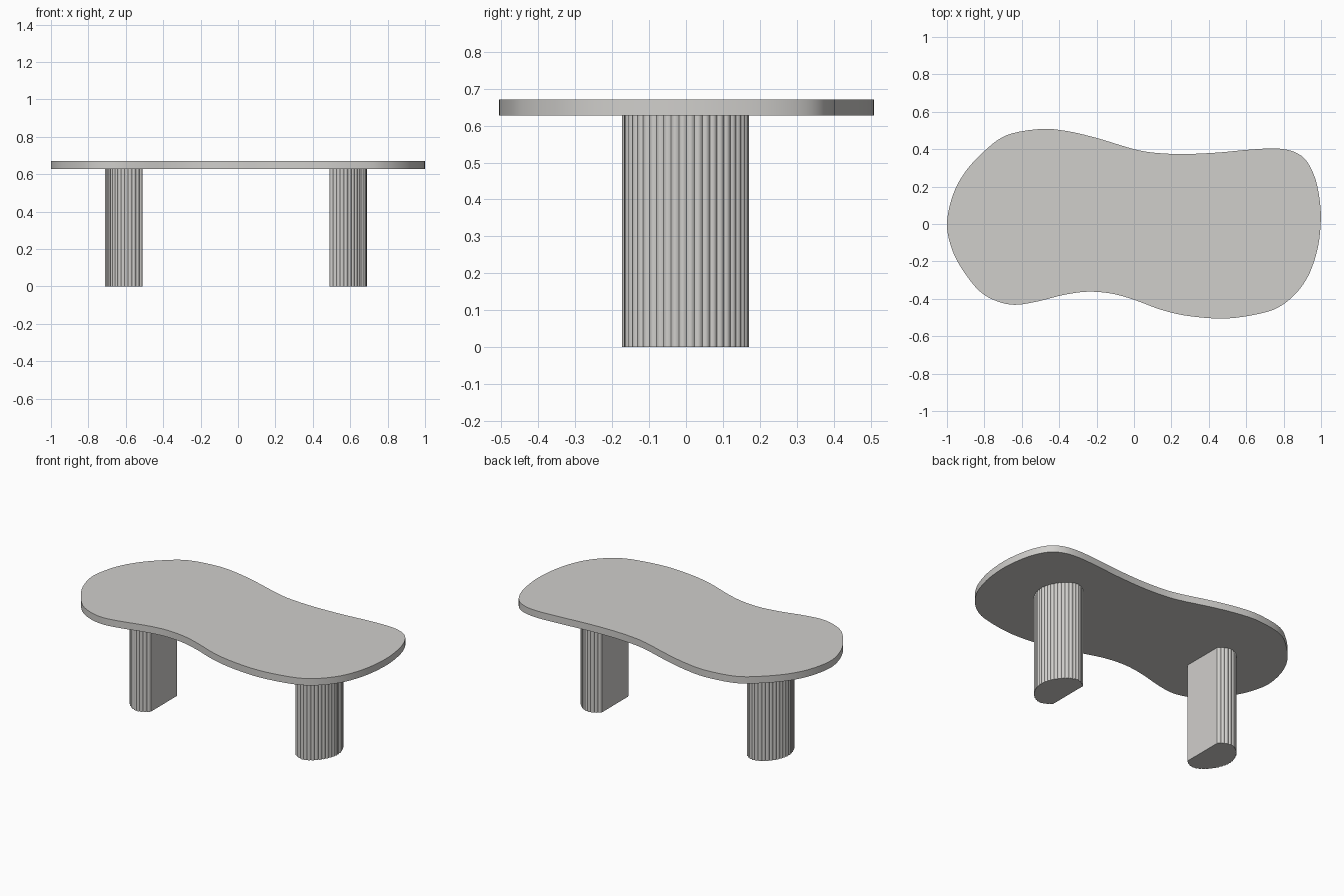
import bpy, bmesh, math
from mathutils import Vector

if "Cube" in bpy.data.objects:
    bpy.data.objects.remove(bpy.data.objects["Cube"])

stone = bpy.data.materials.new("warm_grey_stone")
stone.diffuse_color = (0.63, 0.62, 0.60, 1)
stone.use_nodes = True
stone.node_tree.nodes["Principled BSDF"].inputs["Base Color"].default_value = stone.diffuse_color


def extrude_outline(name, pts, z0, z1, smooth_angle):
    """Closed 2D outline -> capped prism between two heights."""
    bm = bmesh.new()
    face = bm.faces.new([bm.verts.new((x, y, z0)) for x, y in pts])
    ext = bmesh.ops.extrude_face_region(bm, geom=[face])
    top = [v for v in ext["geom"] if isinstance(v, bmesh.types.BMVert)]
    bmesh.ops.translate(bm, verts=top, vec=(0, 0, z1 - z0))
    bmesh.ops.recalc_face_normals(bm, faces=bm.faces)
    me = bpy.data.meshes.new(name)
    bm.to_mesh(me)
    bm.free()
    me.materials.append(stone)
    ob = bpy.data.objects.new(name, me)
    bpy.context.collection.objects.link(ob)
    bpy.ops.object.select_all(action='DESELECT')
    ob.select_set(True)
    bpy.context.view_layer.objects.active = ob
    bpy.ops.object.shade_smooth_by_angle(angle=math.radians(smooth_angle))
    return ob


def closed_spline(ctrl, steps):
    """Catmull-Rom curve through the control points."""
    P = [Vector(c) for c in ctrl]
    n, out = len(P), []
    for i in range(n):
        a, b, c, d = (P[(i + k) % n] for k in (-1, 0, 1, 2))
        for s in range(steps):
            t = s / steps
            out.append(0.5 * (2 * b + (c - a) * t + (2 * a - 5 * b + 4 * c - d) * t ** 2
                              + (3 * b - a - 3 * c + d) * t ** 3))
    return out


# Pebble-shaped tabletop
outline = [(-1, 0), (-0.97, 0.15), (-0.905, 0.275), (-0.8, 0.39), (-0.68, 0.475),
           (-0.5, 0.508), (-0.36, 0.497), (-0.2, 0.46), (0, 0.40), (0.12, 0.38),
           (0.27, 0.374), (0.45, 0.382), (0.6, 0.396), (0.75, 0.404), (0.85, 0.388),
           (0.92, 0.34), (0.97, 0.24), (0.995, 0.11), (0.998, 0), (0.982, -0.13),
           (0.94, -0.26), (0.88, -0.355), (0.8, -0.428), (0.7, -0.473), (0.5, -0.505),
           (0.3, -0.493), (0.15, -0.46), (0, -0.405), (-0.12, -0.372), (-0.25, -0.362),
           (-0.38, -0.38), (-0.52, -0.415), (-0.64, -0.432), (-0.74, -0.41),
           (-0.83, -0.355), (-0.92, -0.24), (-0.975, -0.13)]
extrude_outline("tabletop", closed_spline(outline, 5), 0.627, 0.67, 30)


def leg_outline(flat_x, cy, side, ribs=28, seg=6):
    """Rounded D section, flat face inwards, round side covered with ribs."""
    p, a, b, n = 0.07, 0.128, 0.166, 1.75
    end = math.acos(-(p / a) ** (n / 2))
    # dense smooth curve, then resampled by length
    raw = []
    for i in range(801):
        t = -end + 2 * end * i / 800
        c, s = math.cos(t), math.sin(t)
        raw.append(Vector((p + a * math.copysign(abs(c) ** (2 / n), c),
                           b * math.copysign(abs(s) ** (2 / n), s))))
    cum = [0]
    for u, v in zip(raw, raw[1:]):
        cum.append(cum[-1] + (v - u).length)
    pts, j, total = [], 0, ribs * seg
    for k in range(total + 1):
        goal = cum[-1] * k / total
        while j < 799 and cum[j + 1] < goal:
            j += 1
        f = (goal - cum[j]) / max(cum[j + 1] - cum[j], 1e-9)
        q = raw[j].lerp(raw[j + 1], f)
        tan = (raw[min(j + 4, 800)] - raw[max(j - 4, 0)]).normalized()
        bump = 0.005 * abs(math.sin(math.pi * k / seg)) - 0.002
        if k in (0, total):
            bump = 0
        q = q + Vector((tan.y, -tan.x)) * bump
        pts.append((flat_x + side * max(q.x, 0), cy + q.y))
    return pts


# Two ribbed half-round legs
for name, fx, cy, side in (("left_leg", -0.51, -0.004, -1), ("right_leg", 0.49, 0.002, 1)):
    extrude_outline(name, leg_outline(fx, cy, side), 0, 0.63, 25)
